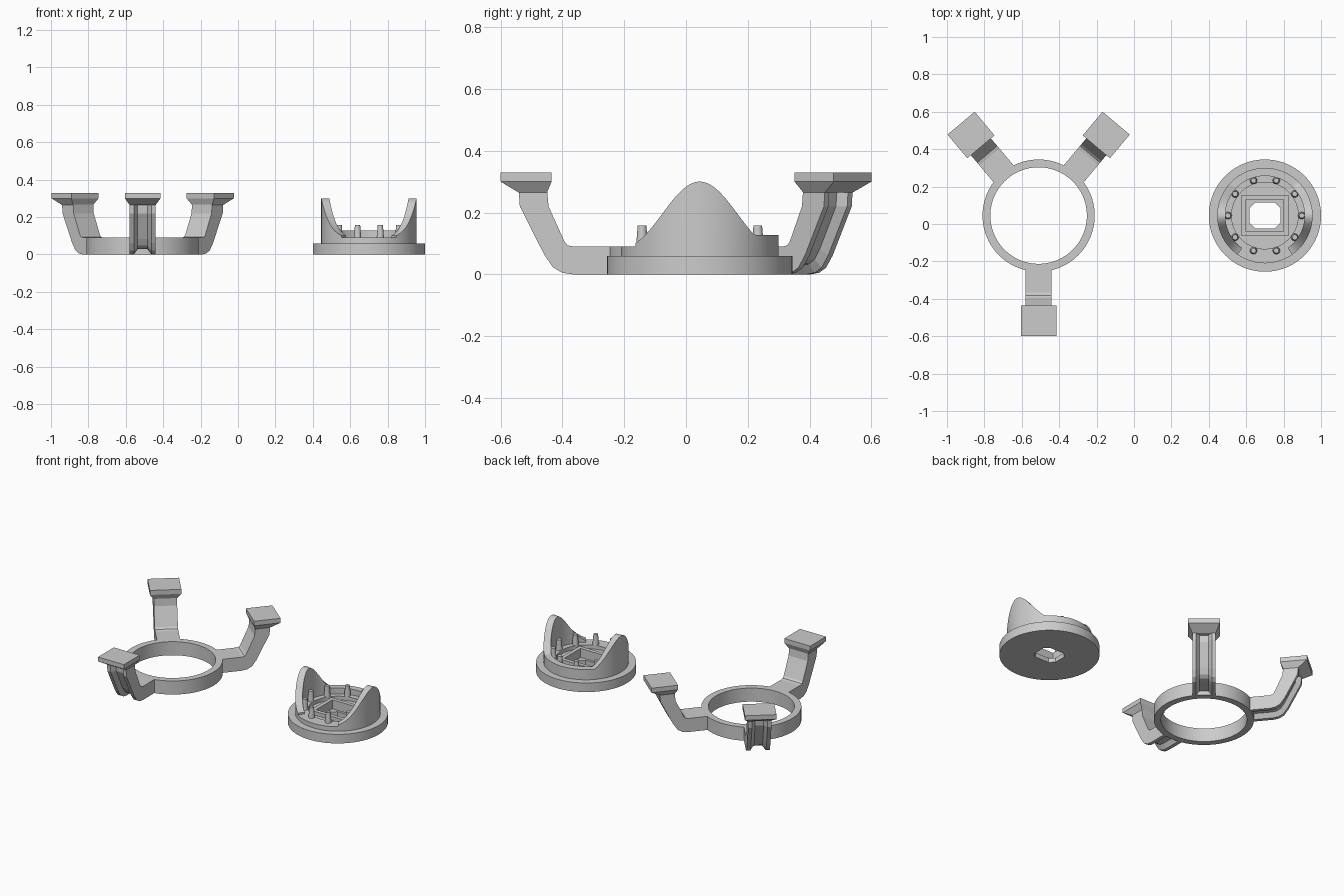
import bpy, bmesh
from math import sin, cos, pi, radians
from mathutils import Matrix

if "Cube" in bpy.data.objects:
    bpy.data.objects.remove(bpy.data.objects["Cube"])

RING_C = (-0.51, 0.045, 0)
BASE_C = (0.70, 0.045, 0)


def finish(name, bm, loc, rot=0, smooth=False):
    bmesh.ops.recalc_face_normals(bm, faces=bm.faces)
    me = bpy.data.meshes.new(name)
    bm.to_mesh(me)
    bm.free()
    ob = bpy.data.objects.new(name, me)
    bpy.context.collection.objects.link(ob)
    ob.location = loc
    ob.rotation_euler.z = rot
    if smooth:
        bpy.ops.object.select_all(action='DESELECT')
        ob.select_set(True)
        bpy.context.view_layer.objects.active = ob
        bpy.ops.object.shade_smooth_by_angle(angle=radians(30))
    return ob


def loft(name, sections, loc, rot=0, closed=False, smooth=False):
    """Skin a row of matching closed cross-sections, capped unless closed."""
    bm = bmesh.new()
    rows = [[bm.verts.new(p) for p in s] for s in sections]
    pairs = list(zip(rows, rows[1:])) + ([(rows[-1], rows[0])] if closed else [])
    for a, b in pairs:
        n = len(a)
        for i in range(n):
            j = (i + 1) % n
            bm.faces.new((a[i], a[j], b[j], b[i]))
    if not closed:
        bm.faces.new(rows[0])
        bm.faces.new(rows[-1])
    return finish(name, bm, loc, rot, smooth)


def lathe(name, profile, loc, n=96):
    secs = [[(r * cos(2 * pi * k / n), r * sin(2 * pi * k / n), z) for r, z in profile]
            for k in range(n)]
    return loft(name, secs, loc, closed=True, smooth=True)


def prism(name, outline, z0, z1, loc):
    return loft(name, [[(x, y, z) for x, y in outline] for z in (z0, z1)], loc)


def rect(a, b):
    return [(-a, -b), (a, -b), (a, b), (-a, b)]


def cut(ob, cutter):
    m = ob.modifiers.new("cut", 'BOOLEAN')
    m.operation = 'DIFFERENCE'
    m.solver = 'EXACT'
    m.object = cutter
    cutter.hide_render = True
    cutter.hide_set(True)


# Mounting ring
lathe("ring", [(0.258, 0), (0.30, 0), (0.30, 0.09), (0.258, 0.09)], RING_C)

# Grooved arms: pairs of (outer r, z) and (inner r, z) along the bend
stations = [((0.28, 0), (0.28, 0.09)), ((0.41, 0), (0.41, 0.09)),
            ((0.445, 0.005), (0.428, 0.094)), ((0.475, 0.022), (0.438, 0.105)),
            ((0.503, 0.062), (0.447, 0.125)), ((0.583, 0.22), (0.49, 0.22)),
            ((0.587, 0.275), (0.495, 0.275))]
sections = []
for o, i in stations:
    g = tuple(p + 0.32 * (q - p) for p, q in zip(o, i))
    shape = [(-0.07, i), (0.07, i), (0.07, o), (0.047, o),
             (0.026, g), (-0.026, g), (-0.047, o), (-0.07, o)]
    sections.append([(p[0], u, p[1]) for u, p in shape])
# Pads flare out from the arm to a flat plate
pad = [[(r0, -u, z), (r1, -u, z), (r1, u, z), (r0, u, z)]
       for r0, r1, u, z in ((0.495, 0.587, 0.07, 0.265), (0.48, 0.645, 0.095, 0.30),
                            (0.48, 0.645, 0.095, 0.33))]
for label, ang in (("front", -90), ("right", 50), ("left", 130)):
    loft(label + "_arm", sections, RING_C, radians(ang))
    loft(label + "_pad", pad, RING_C, radians(ang))

# Round stepped base with a shallow inner floor
n = 96
bm = bmesh.new()
rows = [[bm.verts.new((r * cos(2 * pi * k / n), r * sin(2 * pi * k / n), z)) for k in range(n)]
        for r, z in ((0.30, 0), (0.30, 0.06), (0.255, 0.06), (0.255, 0.09),
                     (0.178, 0.09), (0.178, 0.065))]
for a, b in zip(rows, rows[1:]):
    for k in range(n):
        bm.faces.new((a[k], a[(k + 1) % n], b[(k + 1) % n], b[k]))
bm.faces.new(rows[0])
bm.faces.new(rows[-1])
base = finish("base", bm, BASE_C, smooth=True)

# Rectangular frame, pocket and eight-sided through hole
frame = prism("socket_frame", rect(0.125, 0.11), 0.05, 0.09, BASE_C)
pocket = prism("pocket_cutter", rect(0.10, 0.085), 0.03, 0.2, BASE_C)
a, b, c = 0.082, 0.07, 0.03
octagon = [(a, -b + c), (a, b - c), (a - c, b), (c - a, b),
           (-a, b - c), (-a, c - b), (c - a, -b), (a - c, -b)]
hole = prism("hole_cutter", octagon, -0.1, 0.2, BASE_C)
cut(base, pocket)
cut(base, hole)
cut(frame, pocket)


# Wall with two tall side humps, low at the back, open at the front
def wall_z(y):
    d = min(abs(y) / 0.235, 1)
    z = 0.09 + 0.105 * (1 + cos(pi * d))
    return max(z, 0.128) if y > 0 else z + 0.0005


wall = []
for k in range(117):
    t = radians(-55 + 290 * k / 116)
    ri, ro = 0.212, 0.255
    z = wall_z(0.245 * sin(t))
    wall.append([(ri * cos(t), ri * sin(t), 0.085), (ro * cos(t), ro * sin(t), 0.085),
                 (ro * cos(t), ro * sin(t), z), (ri * cos(t), ri * sin(t), z)])
loft("side_wall", wall, BASE_C, smooth=True)

# Ring of ten tapered pins
bm = bmesh.new()
for k in range(10):
    t = 2 * pi * k / 10
    bmesh.ops.create_cone(bm, cap_ends=True, segments=20, radius1=0.02, radius2=0.014, depth=0.075,
                          matrix=Matrix.Translation((0.197 * cos(t), 0.197 * sin(t), 0.1205)))
finish("pins", bm, BASE_C, smooth=True)
